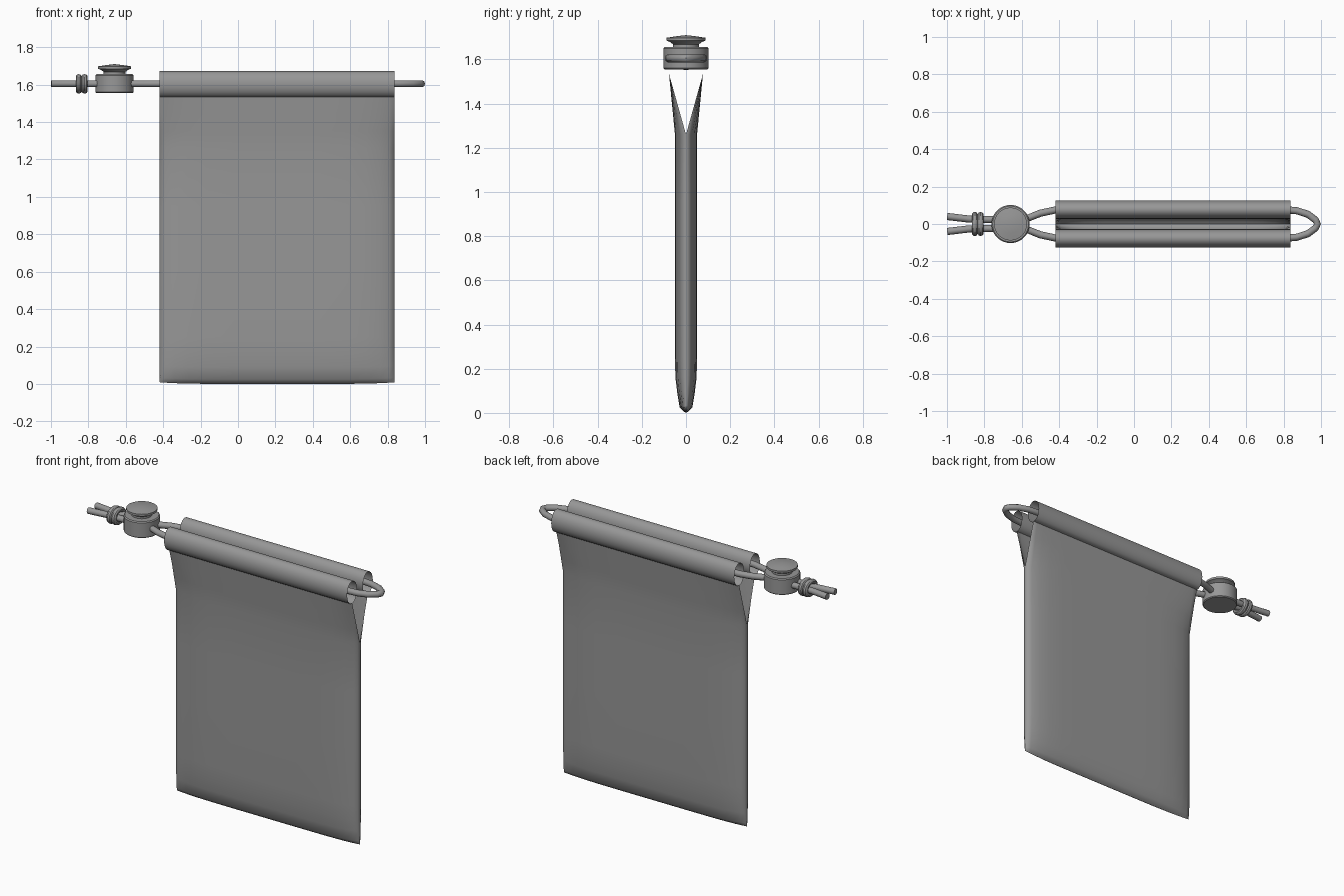
import bpy, bmesh, math

if "Cube" in bpy.data.objects:
    bpy.data.objects.remove(bpy.data.objects["Cube"])

X0, X1 = -0.419, 0.837     # pouch left and right edges
CASE_Y, CASE_Z = 0.077, 1.602

# Dark grey used on every part
dark = bpy.data.materials.new("dark_grey")
dark.diffuse_color = (0.31, 0.31, 0.31, 1)
dark.use_nodes = True
dark.node_tree.nodes["Principled BSDF"].inputs["Base Color"].default_value = dark.diffuse_color


def finish(ob, angle=35):
    ob.data.materials.append(dark)
    bpy.ops.object.select_all(action='DESELECT')
    ob.select_set(True)
    bpy.context.view_layer.objects.active = ob
    bpy.ops.object.shade_smooth_by_angle(angle=math.radians(angle))


def add_mesh(name, bm):
    me = bpy.data.meshes.new(name)
    bm.to_mesh(me)
    bm.free()
    ob = bpy.data.objects.new(name, me)
    bpy.context.collection.objects.link(ob)
    return ob


def interp(x, table):
    for (a, p), (b, q) in zip(table, table[1:]):
        if x <= b:
            return p + (q - p) * (x - a) / (b - a)
    return table[-1][1]


def lathe(name, profile, loc, n=32):
    bm = bmesh.new()
    pts = [bm.verts.new((r, 0, z)) for r, z in profile]
    edges = [bm.edges.new(e) for e in zip(pts, pts[1:])]
    bmesh.ops.spin(bm, geom=pts + edges, cent=(0, 0, 0), axis=(0, 0, 1),
                   angle=2 * math.pi, steps=n)
    bmesh.ops.remove_doubles(bm, verts=bm.verts, dist=1e-5)
    bmesh.ops.recalc_face_normals(bm, faces=bm.faces)
    ob = add_mesh(name, bm)
    ob.location = loc
    finish(ob)


# Pouch: two pillowed sheets joined at sides and bottom, each rolled into a casing
SIDE = [(0, 0), (0.004, 0.3), (0.03, 0.54), (0.08, 0.77), (0.15, 0.93), (0.25, 1), (9, 1)]
BASE = [(0, 0), (0.008, 0.25), (0.025, 0.58), (0.09, 0.79), (0.16, 0.96), (0.25, 1), (9, 1)]
inset = [0, 0.004, 0.03, 0.08, 0.15, 0.25, 0.4]
cols = [X0 + d for d in inset] + [X1 - d for d in reversed(inset)]
rows = [0, 0.008, 0.025, 0.09, 0.16, 0.25, 0.6, 0.95, 1.26, 1.35, 1.44, 1.535]

bm = bmesh.new()
for s in (-1, 1):
    grid = []
    for x in cols:
        u = (2 * x - X0 - X1) / (X1 - X0)
        f = interp(min(x - X0, X1 - x), SIDE)
        line = []
        for z in rows:
            y = 0.05 * f * interp(z, BASE)
            t = max(0, (z - 1.26) / 0.275)
            y += (CASE_Y - y) * t
            lift = 0.009 * u ** 6 * max(0, 1 - z / 0.25)
            line.append(bm.verts.new((x, s * y, z + lift)))
        for k in range(1, 20):
            a = 2 * math.pi * k / 20
            line.append(bm.verts.new((x, s * (CASE_Y + 0.049 * math.sin(a)),
                                      CASE_Z - 0.07 * math.cos(a))))
        line.append(bm.verts.new((x, s * (CASE_Y - 0.003), 1.532)))
        grid.append(line)
    for a, b in zip(grid, grid[1:]):
        for k in range(len(a) - 1):
            q = [a[k], b[k], b[k + 1], a[k + 1]]
            bm.faces.new(q if s < 0 else q[::-1])
bmesh.ops.remove_doubles(bm, verts=bm.verts, dist=1e-4)
finish(add_mesh("pouch", bm), 60)

# Drawstring: one cord running through both casings and the lock
half = [(-0.98, 0.038), (-0.88, 0.026), (-0.78, 0.024), (-0.66, 0.024), (-0.57, 0.03),
        (-0.5, 0.058), (-0.42, 0.075), (-0.3, 0.077), (0.2, 0.077), (0.8, 0.077),
        (0.87, 0.071), (0.93, 0.052), (0.97, 0.022)]
path = [(-0.999, 0.04)] + half + [(0.981, 0)] + [(x, -y) for x, y in reversed(half)] + [(-0.999, -0.04)]
cu = bpy.data.curves.new("drawstring", 'CURVE')
cu.dimensions = '3D'
cu.bevel_depth = 0.019
cu.bevel_resolution = 3
cu.use_fill_caps = True
sp = cu.splines.new('POLY')
sp.points.add(len(path) - 1)
for p, (x, y) in zip(sp.points, path):
    p.co = (x, y, 1.605, 1)
cord = bpy.data.objects.new("drawstring", cu)
bpy.context.collection.objects.link(cord)
bpy.ops.object.select_all(action='DESELECT')
cord.select_set(True)
bpy.context.view_layer.objects.active = cord
bpy.ops.object.convert(target='MESH')
finish(bpy.context.view_layer.objects.active, 45)

# Knot: two wraps around the cord ends
for i, x in enumerate((-0.851, -0.82)):
    bpy.ops.mesh.primitive_torus_add(major_segments=24, minor_segments=10, major_radius=0.042,
                                     minor_radius=0.017, location=(x, 0, 1.604),
                                     rotation=(0, math.pi / 2, 0))
    ob = bpy.context.object
    ob.name = f"knot_wrap_{i + 1}"
    ob.scale = (0.88, 1.1, 1)
    finish(ob)

# Cord lock: body and push button
lathe("lock_body", [(0, 1.555), (0.097, 1.555), (0.102, 1.56), (0.102, 1.65),
                    (0.096, 1.656), (0, 1.656)], (-0.66, 0, 0))
lathe("lock_button", [(0.058, 1.65), (0.058, 1.668), (0.072, 1.679), (0.088, 1.685),
                      (0.088, 1.698), (0.05, 1.704), (0, 1.71)], (-0.66, 0, 0))
